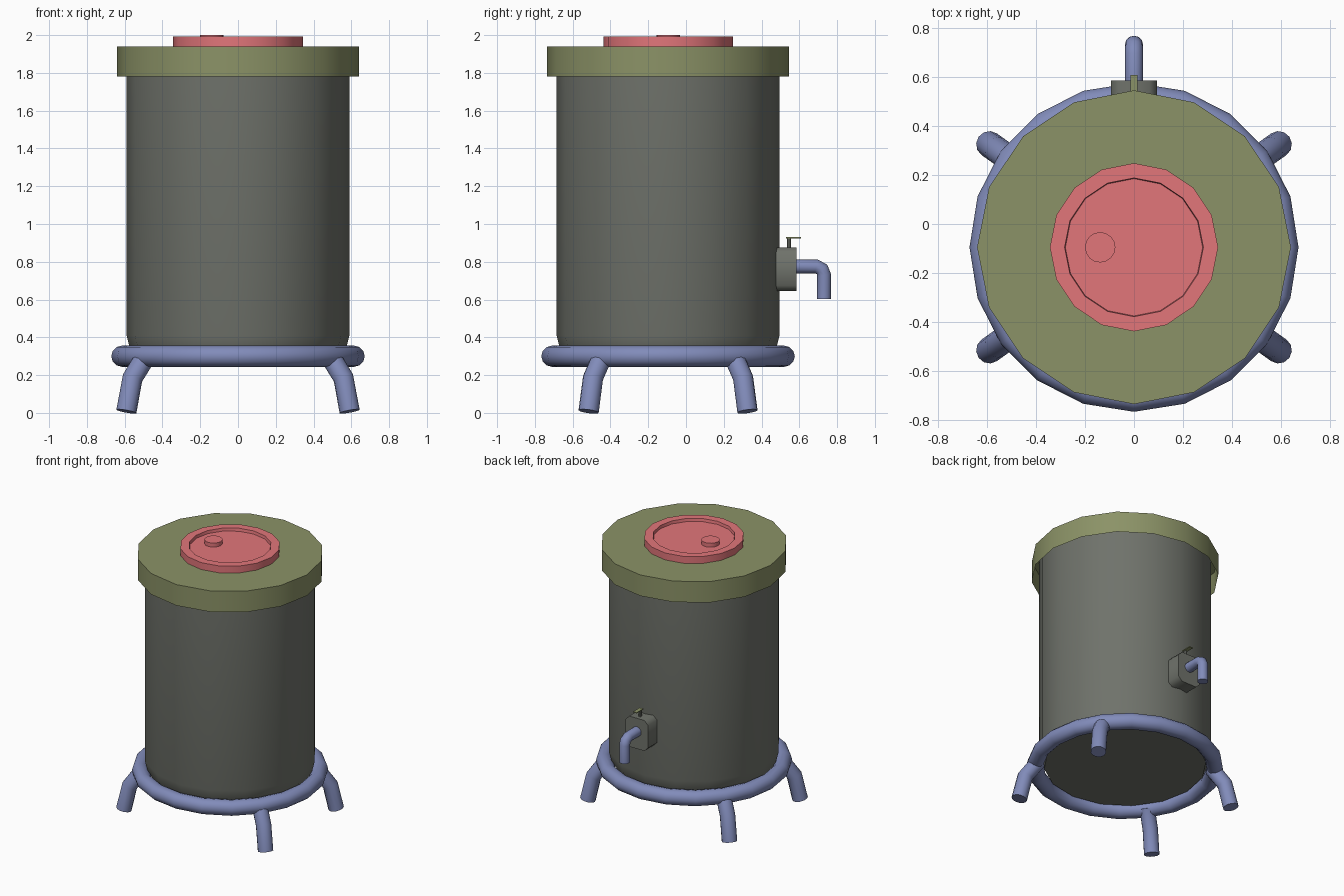
import bpy, bmesh, math
from mathutils import Vector

if "Cube" in bpy.data.objects:
    bpy.data.objects.remove(bpy.data.objects["Cube"])

CY = -0.095   # tank axis offset in y
SIDES = 16
RING_SIDES = 20


def material(name, rgb):
    m = bpy.data.materials.new(name)
    m.diffuse_color = (*rgb, 1)
    m.use_nodes = True
    m.node_tree.nodes["Principled BSDF"].inputs["Base Color"].default_value = m.diffuse_color
    return m


GREY = material("dark_grey", (0.16, 0.17, 0.147))
OLIVE = material("olive_green", (0.26, 0.29, 0.135))
RED = material("soft_red", (0.76, 0.18, 0.195))
BLUE = material("slate_blue", (0.22, 0.26, 0.49))


def smooth(ob, angle=35):
    bpy.ops.object.select_all(action='DESELECT')
    ob.select_set(True)
    bpy.context.view_layer.objects.active = ob
    bpy.ops.object.shade_smooth_by_angle(angle=math.radians(angle))


def from_bmesh(name, bm, mat, angle=35):
    me = bpy.data.meshes.new(name)
    bmesh.ops.recalc_face_normals(bm, faces=bm.faces)
    bm.to_mesh(me)
    bm.free()
    me.materials.append(mat)
    ob = bpy.data.objects.new(name, me)
    bpy.context.collection.objects.link(ob)
    smooth(ob, angle)
    return ob


def lathe(name, profile, mat, x=0, y=CY, sides=SIDES, cap_start=True, cap_end=True):
    """Revolve (radius, z) points around a vertical axis."""
    bm = bmesh.new()
    rings = [[bm.verts.new((x + r * math.cos(2 * math.pi * i / sides),
                            y + r * math.sin(2 * math.pi * i / sides), z))
              for i in range(sides)] for r, z in profile]
    for a, b in zip(rings, rings[1:]):
        for i in range(sides):
            j = (i + 1) % sides
            bm.faces.new((a[i], a[j], b[j], b[i]))
    if cap_start:
        bm.faces.new(rings[0])
    if cap_end:
        bm.faces.new(rings[-1])
    return from_bmesh(name, bm, mat)


def tube(name, points, radius, mat, cyclic=False):
    """Round pipe along a path."""
    cu = bpy.data.curves.new(name, 'CURVE')
    cu.dimensions = '3D'
    sp = cu.splines.new('POLY')
    sp.points.add(len(points) - 1)
    for p, co in zip(sp.points, points):
        p.co = (*co, 1)
    sp.use_cyclic_u = cyclic
    cu.bevel_depth = radius
    cu.bevel_resolution = 4
    cu.use_fill_caps = not cyclic
    cu.materials.append(mat)
    ob = bpy.data.objects.new(name, cu)
    bpy.context.collection.objects.link(ob)
    bpy.ops.object.select_all(action='DESELECT')
    ob.select_set(True)
    bpy.context.view_layer.objects.active = ob
    bpy.ops.object.convert(target='MESH')
    smooth(bpy.context.object, 50)


def box(name, lo, hi, mat):
    bm = bmesh.new()
    bmesh.ops.create_cube(bm, size=1)
    lo, hi = Vector(lo), Vector(hi)
    for v in bm.verts:
        v.co = [(lo[k] + hi[k]) / 2 + v.co[k] * (hi[k] - lo[k]) for k in range(3)]
    return from_bmesh(name, bm, mat)


# tank body with a chamfered foot sunk into the ring
lathe("tank_body", [(0.555, 0.305), (0.575, 0.35), (0.59, 0.41), (0.59, 1.93)], GREY, cap_end=False)

# lid: overhanging skirt, hollow underneath
lathe("lid", [(0.64, 1.782), (0.64, 1.94)], OLIVE, cap_start=False)

# filler cap with raised rim and off-centre knob
lathe("filler_cap", [(0.343, 1.935), (0.343, 1.992), (0.283, 1.992), (0.28, 1.97)], RED, cap_start=False)
lathe("cap_knob", [(0.062, 1.965), (0.062, 2.0)], RED, x=-0.138, cap_start=False)

# base ring
tube("base_ring", [(0.615 * math.cos(2 * math.pi * i / RING_SIDES),
                    CY + 0.615 * math.sin(2 * math.pi * i / RING_SIDES), 0.30)
                   for i in range(RING_SIDES)], 0.056, BLUE, cyclic=True)

# four splayed legs
for sx, side in ((-1, "left"), (1, "right")):
    for sy, end in ((-1, "front"), (1, "back")):
        path = [(sx * 0.815 * r, CY + sy * 0.58 * r, z)
                for r, z in ((0.595, 0.305), (0.685, 0.185), (0.725, 0.008))]
        tube(f"leg_{end}_{side}", path, 0.054, BLUE)

# tap housing: block with rounded corners
bm = bmesh.new()
w, h, c, zc = 0.093, 0.115, 0.03, 0.76
outline = [(w, h - c), (w - c, h), (c - w, h), (-w, h - c),
           (-w, c - h), (c - w, -h), (w - c, -h), (w, c - h)]
face = bm.faces.new([bm.verts.new((x, 0.476, zc + z)) for x, z in outline])
ext = bmesh.ops.extrude_face_region(bm, geom=[face])
bmesh.ops.translate(bm, vec=(0, 0.11, 0),
                    verts=[g for g in ext["geom"] if isinstance(g, bmesh.types.BMVert)])
from_bmesh("tap_housing", bm, GREY, 60)

# tap spout
tube("tap_spout", [(0, 0.575, 0.775), (0, 0.69, 0.775), (0, 0.72, 0.76),
                   (0, 0.731, 0.73), (0, 0.731, 0.602)], 0.037, BLUE)

# tap stem and lever
lathe("tap_stem", [(0.011, 0.87), (0.011, 0.927)], GREY, y=0.545, sides=8)
box("tap_lever", (-0.015, 0.53, 0.924), (0.015, 0.608, 0.93), OLIVE)
